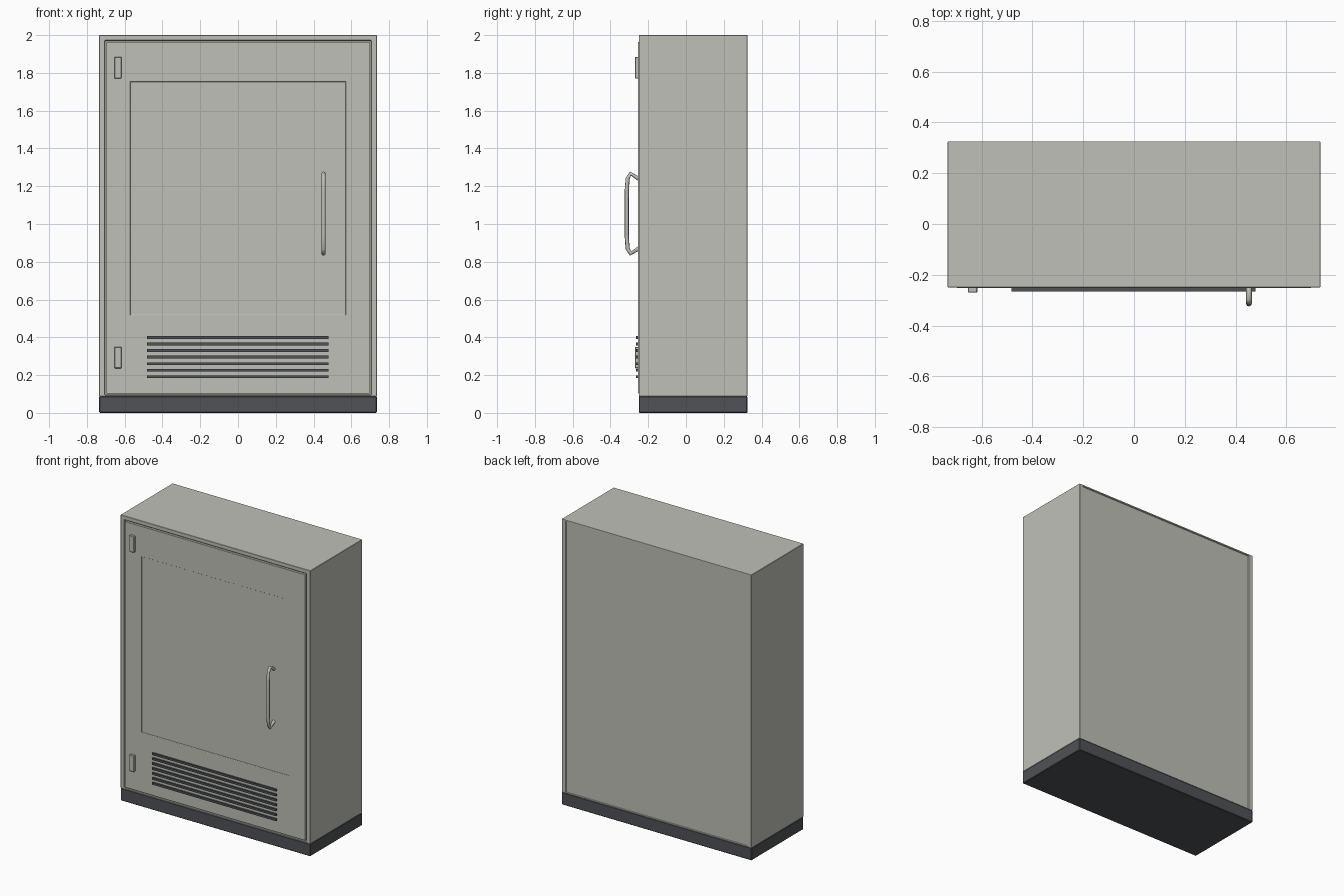
import bpy
import bmesh

cube = bpy.data.objects.get("Cube")
if cube:
    bpy.data.objects.remove(cube, do_unlink=True)


def material(name, color):
    mat = bpy.data.materials.new(name)
    mat.use_nodes = True
    mat.diffuse_color = color
    mat.node_tree.nodes["Principled BSDF"].inputs["Base Color"].default_value = color
    return mat


grey = material("warm grey paint", (0.53, 0.53, 0.485, 1))
dark = material("dark slate", (0.08, 0.085, 0.095, 1))


def recess(bm, side, half_x, z0, z1, depth):
    """Sink a rectangular area into the face that points along side * y."""
    face = max(bm.faces, key=lambda f: side * f.calc_center_median().y)
    bmesh.ops.inset_individual(bm, faces=[face], thickness=0.005)
    mid_z = face.calc_center_median().z
    for v in face.verts:
        v.co.x = half_x if v.co.x > 0 else -half_x
        v.co.z = z1 if v.co.z > mid_z else z0
    sunk = bmesh.ops.extrude_discrete_faces(bm, faces=[face])["faces"][0]
    for v in sunk.verts:
        v.co.y -= side * depth


def box(name, xs, ys, zs, mat, bevel=0.0, recesses=()):
    bm = bmesh.new()
    bmesh.ops.create_cube(bm, size=1)
    for v in bm.verts:
        v.co = [r[1] if c > 0 else r[0] for c, r in zip(v.co, (xs, ys, zs))]
    bm.normal_update()
    for args in recesses:
        recess(bm, *args)
    bmesh.ops.recalc_face_normals(bm, faces=bm.faces)
    mesh = bpy.data.meshes.new(name)
    bm.to_mesh(mesh)
    bm.free()
    mesh.materials.append(mat)
    obj = bpy.data.objects.new(name, mesh)
    bpy.context.collection.objects.link(obj)
    if bevel:
        mod = obj.modifiers.new("Edge bevel", "BEVEL")
        mod.width = bevel
        mod.segments = 1
    return obj


# Carcass, open slightly at the front for the door and at the back for the panel
box("cabinet_body", (-0.735, 0.735), (-0.25, 0.325), (0.088, 2.0), grey, 0.002,
    [(-1, 0.705, 0.096, 1.972, 0.015), (1, 0.703, 0.092, 1.99, 0.006)])
box("plinth", (-0.735, 0.735), (-0.25, 0.325), (0, 0.088), dark, 0.004)

# Door with a sunken centre panel
box("door", (-0.697, 0.697), (-0.253, -0.235), (0.103, 1.964), grey, 0.0015,
    [(-1, 0.57, 0.52, 1.752, 0.005)])

# Vent slats
for i in range(7):
    z = 0.192 + i * 0.0345
    box(f"vent_slat_{i + 1}", (-0.482, 0.478), (-0.265, -0.25),
        (z - 0.007, z + 0.007), dark)

# Hinges
for name, z in (("lower_hinge", 0.293), ("upper_hinge", 1.828)):
    box(name, (-0.655, -0.617), (-0.27, -0.245), (z - 0.057, z + 0.057), grey, 0.003)

# Bowed tube handle, mirrored about its middle
half = [(-0.248, 0.183), (-0.294, 0.212), (-0.309, 0.185), (-0.314, 0.12)]
path = [(y, 1.055 + dz) for y, dz in half] + [(y, 1.055 - dz) for y, dz in reversed(half)]
curve = bpy.data.curves.new("handle", "CURVE")
curve.dimensions = "3D"
curve.bevel_depth = 0.011
curve.bevel_resolution = 2
curve.use_fill_caps = True
spline = curve.splines.new("POLY")
spline.points.add(len(path) - 1)
for point, (y, z) in zip(spline.points, path):
    point.co = (0.453, y, z, 1)
curve.materials.append(grey)
handle = bpy.data.objects.new("handle", curve)
bpy.context.collection.objects.link(handle)
